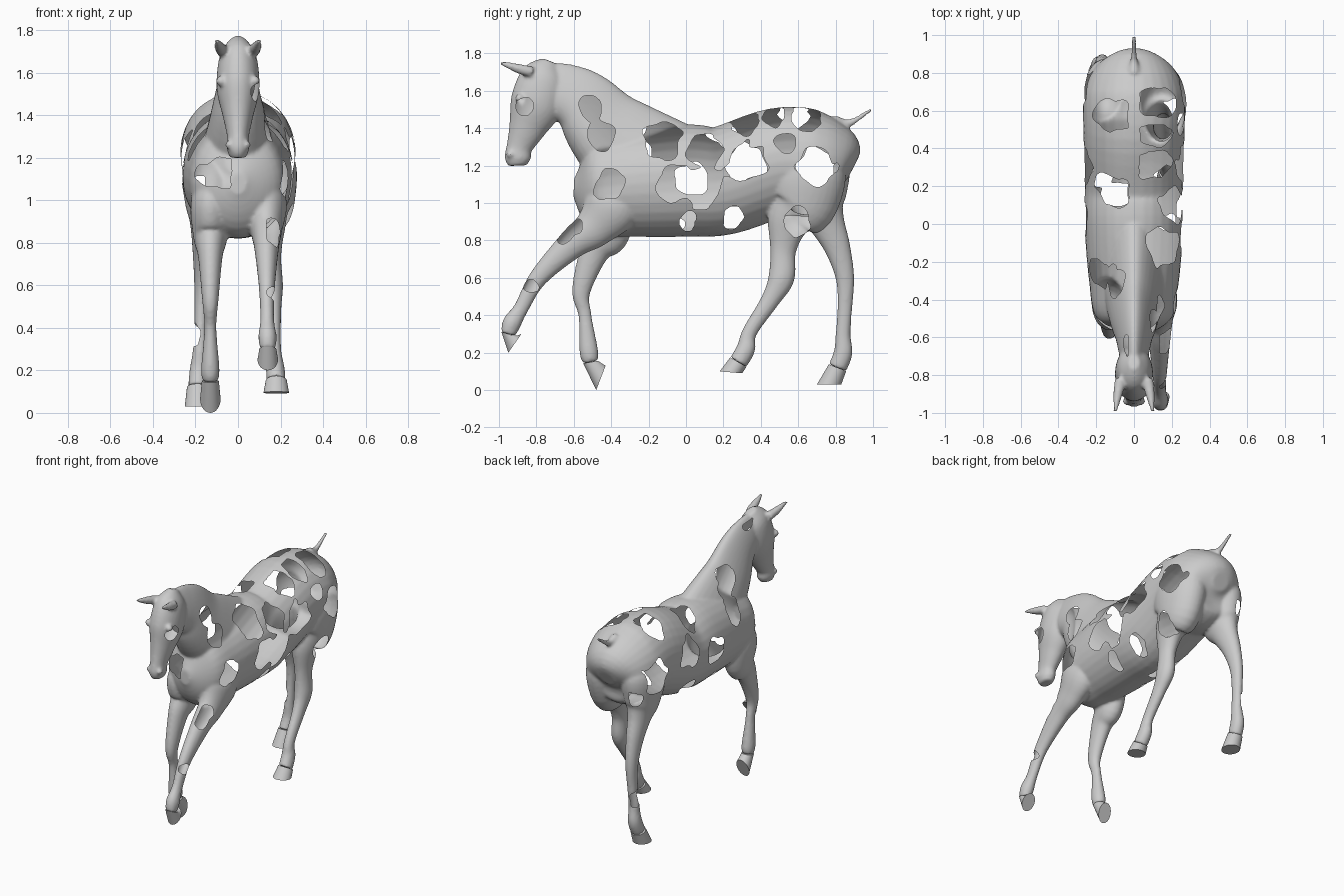
import bpy, bmesh, math
from mathutils import Vector, noise

cube = bpy.data.objects.get("Cube")
if cube:
    bpy.data.objects.remove(cube, do_unlink=True)

grey = bpy.data.materials.new("plain_grey")
grey.use_nodes = True
colour = (0.6, 0.6, 0.6, 1)
grey.diffuse_color = colour
grey.node_tree.nodes["Principled BSDF"].inputs["Base Color"].default_value = colour


def make_object(name, bm):
    bmesh.ops.recalc_face_normals(bm, faces=bm.faces[:])
    mesh = bpy.data.meshes.new(name)
    bm.to_mesh(mesh)
    bm.free()
    mesh.materials.append(grey)
    obj = bpy.data.objects.new(name, mesh)
    bpy.context.collection.objects.link(obj)
    return obj


def add_ring(bm, centre, axis, width, taper=0.0, sides=32):
    """Rounded cross-section; axis is its half depth, width its half width in x."""
    ring = []
    for k in range(sides):
        angle = math.tau * k / sides
        along, across = math.cos(angle), math.sin(angle)
        offset = Vector((width * across * (1 - taper * along), 0, 0))
        ring.append(bm.verts.new(centre + axis * along + offset))
    return ring


def skin_rings(bm, rings):
    for lower, upper in zip(rings, rings[1:]):
        for k in range(len(lower)):
            n = (k + 1) % len(lower)
            bm.faces.new((lower[k], lower[n], upper[n], upper[k]))
    bm.faces.new(rings[0])
    bm.faces.new(rings[-1])


def smooth_path(points, steps=6):
    """Catmull-Rom curve through (y, z, radius) points."""
    pts = [Vector(p) for p in points]
    pts = [pts[0]] + pts + [pts[-1]]
    curve = []
    for a, b, c, d in zip(pts, pts[1:], pts[2:], pts[3:]):
        for s in range(steps):
            t = s / steps
            bend = (2 * a - 5 * b + 4 * c - d) * t + (3 * (b - c) + d - a) * t * t
            curve.append(b + (c - a + bend) * t / 2)
    return curve + [pts[-1]]


def across_path(before, after):
    """Unit direction square to the path in the side plane."""
    t = after - before
    return Vector((0, t.y, -t.x)).normalized()


def sweep(bm, points, ratio, x=(0, 0), taper=0.0):
    """Tube along a path; ratio is width over depth, from start to end."""
    curve = smooth_path(points)
    last = len(curve) - 1
    rings = []
    for i, (y, z, radius) in enumerate(curve):
        f = i / last
        axis = across_path(curve[max(i - 1, 0)], curve[min(i + 1, last)])
        width = radius * (ratio[0] + (ratio[1] - ratio[0]) * f)
        centre = Vector((x[0] + (x[1] - x[0]) * f, y, z))
        rings.append(add_ring(bm, centre, axis * radius, width, taper))
    skin_rings(bm, rings)


def add_ball(bm, x, y, z, radius):
    made = bmesh.ops.create_uvsphere(bm, u_segments=16, v_segments=10, radius=radius)
    bmesh.ops.translate(bm, verts=made["verts"], vec=(x, y, z))


# Paths are (y, z, radius)
torso = [(-.6, 1.08, .05), (-.5, 1.08, .24), (-.3, 1.1, .28), (0, 1.12, .3), (.2, 1.12, .29),
         (.5, 1.22, .29), (.7, 1.21, .28), (.84, 1.2, .2), (.89, 1.18, .06)]
neck = [(-.18, 1.18, .31), (-.41, 1.38, .23), (-.54, 1.53, .18), (-.65, 1.6, .15), (-.74, 1.64, .12)]
head = [(-.73, 1.76, .04), (-.76, 1.68, .12), (-.8, 1.53, .14), (-.85, 1.4, .1), (-.89, 1.3, .07),
        (-.9, 1.24, .07), (-.9, 1.2, .05)]
ear = [(-.82, 1.7, .03), (-.9, 1.72, .025), (-.99, 1.75, .01)]
tail = [(.8, 1.42, .05), (.88, 1.43, .02), (.99, 1.5, .01)]

# Each leg: x at top and bottom, path from shoulder or hip to coronet, toe and heel of the hoof
legs = {
    "left_fore": ((.13, .14), [(-.36, 1.15, .05), (-.39, 1, .15), (-.49, .87, .11), (-.61, .78, .08),
                               (-.79, .6, .05), (-.88, .44, .04), (-.93, .36, .05), (-.95, .3, .04)],
                  (-.95, .2), (-.88, .3)),
    "right_fore": ((-.13, -.13), [(-.4, 1.15, .05), (-.42, 1, .14), (-.42, .84, .12), (-.49, .74, .08),
                                  (-.56, .53, .05), (-.54, .4, .035), (-.52, .21, .05), (-.51, .15, .04)],
                   (-.48, 0), (-.43, .13)),
    "left_hind": ((.13, .18), [(.65, 1.4, .06), (.64, 1.2, .21), (.62, 1, .19), (.55, .9, .12), (.52, .75, .07),
                               (.51, .6, .07), (.45, .48, .05), (.34, .31, .04), (.32, .22, .05),
                               (.28, .15, .05)], (.18, .1), (.3, .09)),
    "right_hind": ((-.14, -.19), [(.67, 1.4, .06), (.68, 1.2, .19), (.71, 1, .15), (.75, .9, .1),
                                  (.81, .76, .07), (.85, .6, .05), (.85, .45, .04), (.84, .3, .04),
                                  (.84, .2, .05), (.81, .12, .05)], (.7, .03), (.83, .03)),
}

body_bm = bmesh.new()
sweep(body_bm, torso, (.8, 1))
sweep(body_bm, neck, (.62, .5), taper=.3)
sweep(body_bm, head, (.7, .75))
sweep(body_bm, tail, (.7, 1))
for side in (-1, 1):
    sweep(body_bm, ear, (1, 1), x=(.07 * side, .1 * side))
    add_ball(body_bm, .08 * side, -.89, 1.56, .024)
    add_ball(body_bm, .04 * side, -.94, 1.26, .02)
for x, path, toe, heel in legs.values():
    sweep(body_bm, path, (.6, .9), x=x)

# Fuse the parts into one skin
body = make_object("horse_body", body_bm)
remesh = body.modifiers.new("fuse", "REMESH")
remesh.mode = "VOXEL"
remesh.voxel_size = .01
soften = body.modifiers.new("soften", "SMOOTH")
soften.factor = .5
soften.iterations = 5
skin = bpy.data.meshes.new_from_object(body.evaluated_get(bpy.context.evaluated_depsgraph_get()))
body.modifiers.clear()

# Ragged openings in the skin: y, z, radius
left_holes = [(-.51, 1.5, .07), (-.46, 1.36, .08), (-.41, 1.1, .08), (-.12, 1.33, .1), (.1, 1.28, .09),
              (.32, 1.22, .11), (-.06, 1.11, .1), (.08, 1.09, .1), (.25, .92, .06), (.01, .9, .05),
              (.32, 1.43, .07), (.47, 1.46, .06), (.64, 1.46, .08), (.54, 1.32, .06), (.7, 1.2, .1),
              (.6, .9, .07), (-.86, 1.52, .05), (-.66, .84, .05), (-.59, .88, .04), (-.83, .56, .04)]
right_holes = [(-.32, 1.46, .07), (-.27, 1.4, .05), (-.25, 1.27, .08), (.18, 1.38, .08), (.32, 1.22, .1),
               (.03, 1.12, .09), (.25, .92, .06), (.16, .84, .06), (-.05, .89, .04), (.58, 1.48, .08),
               (.7, 1.2, .11), (.86, 1.06, .05), (-.57, 1.13, .07), (.85, .36, .06), (-.64, 1.73, .06)]


def in_hole(face):
    p = face.calc_center_median()
    side = 1 if p.x > 0 else -1
    # keep the spine, keel and inner leg faces
    if abs(p.x) < .03 or face.normal.x * side < .1:
        return False
    ragged = 1 + .4 * noise.noise(p * 14)
    holes = left_holes if side > 0 else right_holes
    return any(math.hypot(p.y - y, p.z - z) < radius * ragged for y, z, radius in holes)


bm = bmesh.new()
bm.from_mesh(skin)
bm.normal_update()
bmesh.ops.delete(bm, geom=[f for f in bm.faces if in_hole(f)], context="FACES")

# Even out the cut edges
for _ in range(5):
    moved = {}
    for v in bm.verts:
        ends = [e.other_vert(v).co for e in v.link_edges if e.is_boundary]
        if len(ends) == 2:
            moved[v] = v.co / 2 + (ends[0] + ends[1]) / 4
    for v, co in moved.items():
        v.co = co
for f in bm.faces:
    f.smooth = True
bm.to_mesh(body.data)
bm.free()
bpy.data.meshes.remove(skin)

# Hooves, from the coronet to the flat sole
for name, (x, path, toe, heel) in legs.items():
    bm = bmesh.new()
    y, z, radius = path[-1]
    square = across_path(Vector(path[-2]), Vector(path[-1]))
    toe, heel = Vector((x[1], *toe)), Vector((x[1], *heel))
    skin_rings(bm, [add_ring(bm, Vector((x[1], y, z)), square * radius, radius),
                    add_ring(bm, (toe + heel) / 2, (toe - heel) / 2, radius * 1.2)])
    hoof = make_object(name + "_hoof", bm)
    bpy.ops.object.select_all(action="DESELECT")
    hoof.select_set(True)
    bpy.context.view_layer.objects.active = hoof
    bpy.ops.object.shade_smooth_by_angle(angle=math.radians(40))
